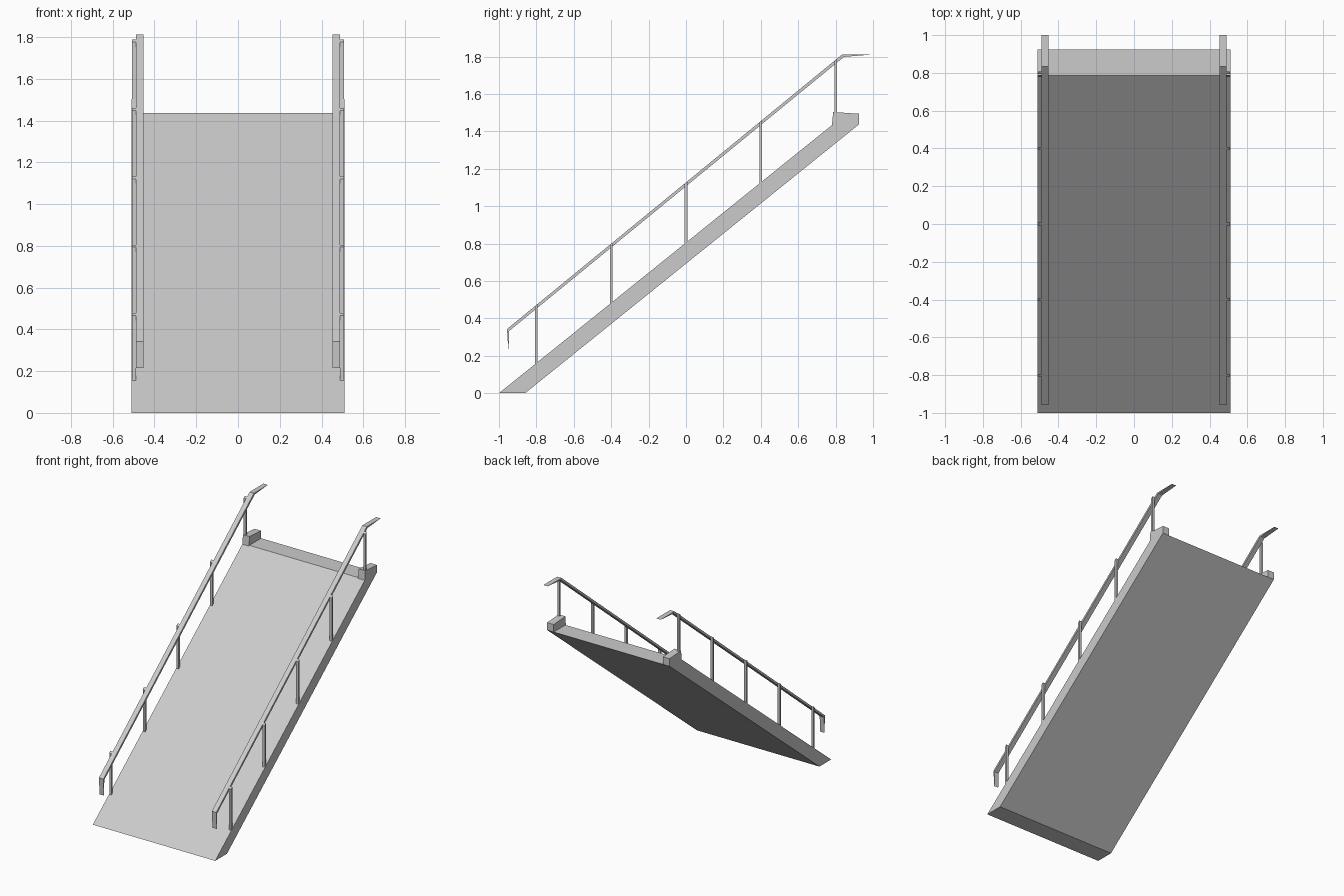
import bpy
import bmesh

cube = bpy.data.objects.get("Cube")
if cube:
    bpy.data.objects.remove(cube, do_unlink=True)

grey = bpy.data.materials.new("light_grey")
grey.use_nodes = True
grey.diffuse_color = (0.6, 0.6, 0.6, 1)
grey.node_tree.nodes["Principled BSDF"].inputs["Base Color"].default_value = (0.6, 0.6, 0.6, 1)


def extrude_profile(name, profile, x0, x1):
    """Extrude a side profile of (y, z) points from x0 to x1."""
    bm = bmesh.new()
    face = bm.faces.new([bm.verts.new((x0, y, z)) for y, z in profile])
    result = bmesh.ops.extrude_face_region(bm, geom=[face])
    moved = [v for v in result["geom"] if isinstance(v, bmesh.types.BMVert)]
    bmesh.ops.translate(bm, verts=moved, vec=(x1 - x0, 0, 0))
    bmesh.ops.recalc_face_normals(bm, faces=bm.faces)
    mesh = bpy.data.meshes.new(name)
    bm.to_mesh(mesh)
    bm.free()
    mesh.materials.append(grey)
    obj = bpy.data.objects.new(name, mesh)
    bpy.context.collection.objects.link(obj)
    return obj


HALF_WIDTH = 0.51
TOP = 1.437
DECK_SLOPE = TOP / 1.785
RAIL_SLOPE = 0.819

# Sloping deck with level ends
extrude_profile("ramp_deck", [(-1, 0), (0.785, TOP), (0.925, TOP), (-0.86, 0)],
                -HALF_WIDTH, HALF_WIDTH)

curb = [(0.78, TOP - 0.004), (0.787, 1.503), (0.925, 1.494), (0.925, TOP)]
# Flat strip handrail, bent at both ends and tapered to the tips
rail = [(-0.949, 0.215), (-0.957, 0.343), (0.835, 1.811), (1.0, 1.811),
        (0.845, 1.798), (-0.946, 0.332)]

for side, sign in (("left", 1), ("right", -1)):
    extrude_profile(f"{side}_curb_block", curb, sign * 0.455, sign * HALF_WIDTH)
    extrude_profile(f"{side}_handrail", rail, sign * 0.452, sign * 0.489)

    # Posts stand outside the rail, cut along its slope
    for i in range(5):
        y = -0.8 + 0.4 * i
        ya, yb = y - 0.007, y + 0.007
        foot = [1.495, 1.495] if i == 4 else [(v + 1) * DECK_SLOPE - 0.003 for v in (ya, yb)]
        head = [0.343 + (v + 0.957) * RAIL_SLOPE for v in (ya, yb)]
        extrude_profile(f"{side}_post_{i + 1}",
                        [(ya, foot[0]), (yb, foot[1]), (yb, head[1]), (ya, head[0])],
                        sign * 0.489, sign * 0.508)
